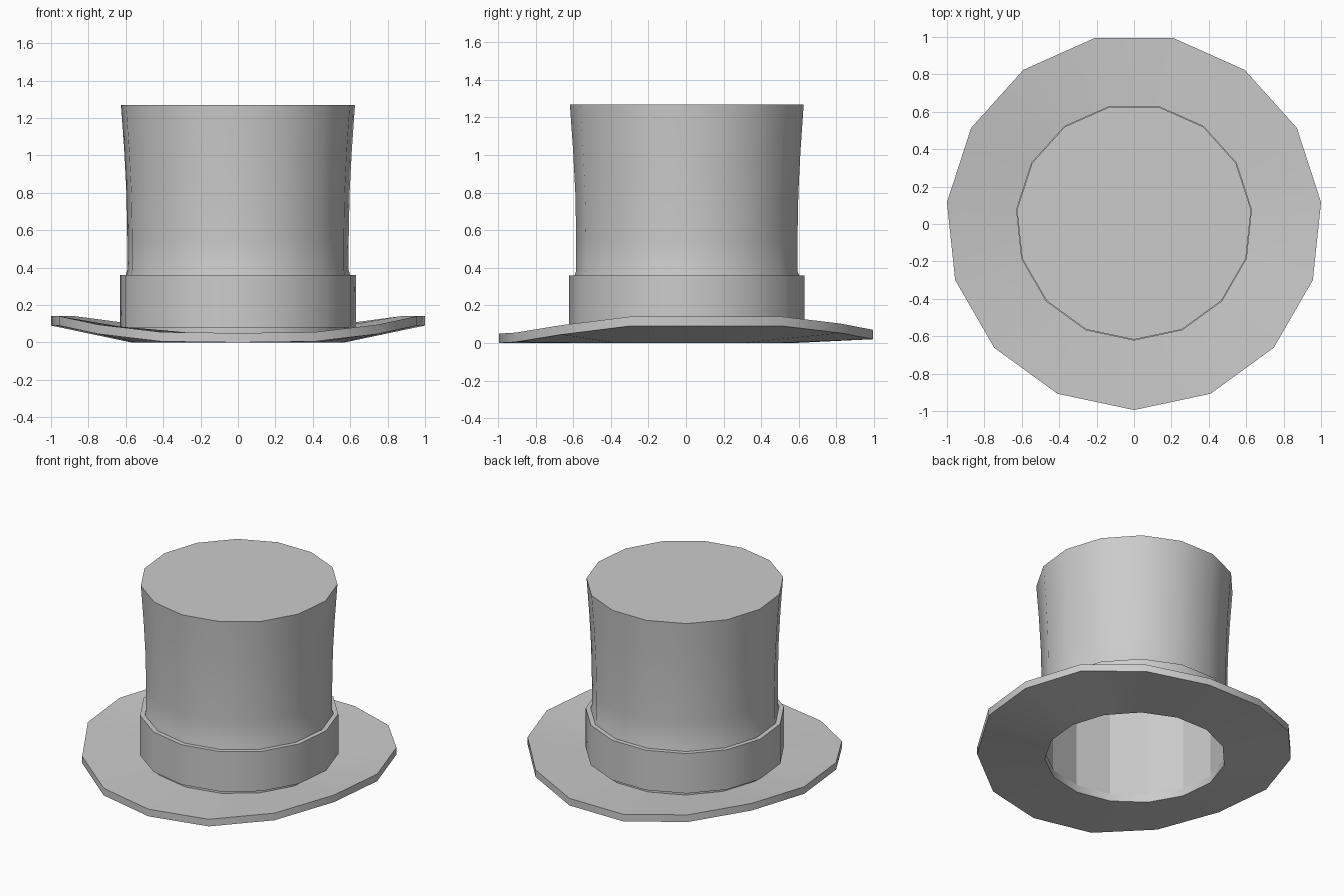
import bpy, math

if "Cube" in bpy.data.objects:
    bpy.data.objects.remove(bpy.data.objects["Cube"])

N = 15          # sides of the hat
CY = 0.011      # centre of the 15-gon along y


def point(r, z, i):
    a = math.tau * i / N - math.pi / 2
    return (r * math.cos(a), CY + r * math.sin(a), z)


def lathe(name, rings, closed=False, cap=False, smooth=True, flip=False):
    """Each ring is (radius, z); z may be a number or a list of N heights."""
    verts, faces = [], []
    for r, z in rings:
        for i in range(N):
            verts.append(point(r, z[i] if isinstance(z, list) else z, i))
    m = len(rings)
    for k in range(m if closed else m - 1):
        a, b = k * N, ((k + 1) % m) * N
        for i in range(N):
            j = (i + 1) % N
            faces.append((a + i, a + j, b + j, b + i))
    if cap:
        faces.append(tuple((m - 1) * N + i for i in range(N)))
    if flip:
        faces = [f[::-1] for f in faces]
    me = bpy.data.meshes.new(name)
    me.from_pydata(verts, [], faces)
    me.update()
    ob = bpy.data.objects.new(name, me)
    bpy.context.collection.objects.link(ob)
    if smooth:
        bpy.ops.object.select_all(action='DESELECT')
        ob.select_set(True)
        bpy.context.view_layer.objects.active = ob
        bpy.ops.object.shade_smooth_by_angle(angle=math.radians(30))
    return ob


# Brim, with sides curled upward (heights from front to back, mirrored)
half = [0.0, 0.005, 0.045, 0.09, 0.09, 0.09, 0.053, 0.02]
low = [half[min(i, N - i)] for i in range(N)]
high = [z + 0.05 for z in low]
lathe("brim", [(0.575, 0.0), (0.575, 0.05), (1.0055, high), (1.0055, low)],
      closed=True, flip=True)

# Crown, flaring towards the flat top
lathe("crown", [(0.597, 0.05), (0.603, 0.36), (0.595, 0.385), (0.595, 0.55),
                (0.600, 0.80), (0.612, 1.03), (0.629, 1.27)], cap=True)

# Inner lining
lathe("lining", [(0.575, 0.03), (0.580, 0.08), (0.580, 0.80), (0.605, 1.25)],
      cap=True, smooth=False, flip=True)

# Hat band
lathe("hat_band", [(0.59, 0.08), (0.634, 0.08), (0.634, 0.36), (0.59, 0.36)],
      closed=True)
